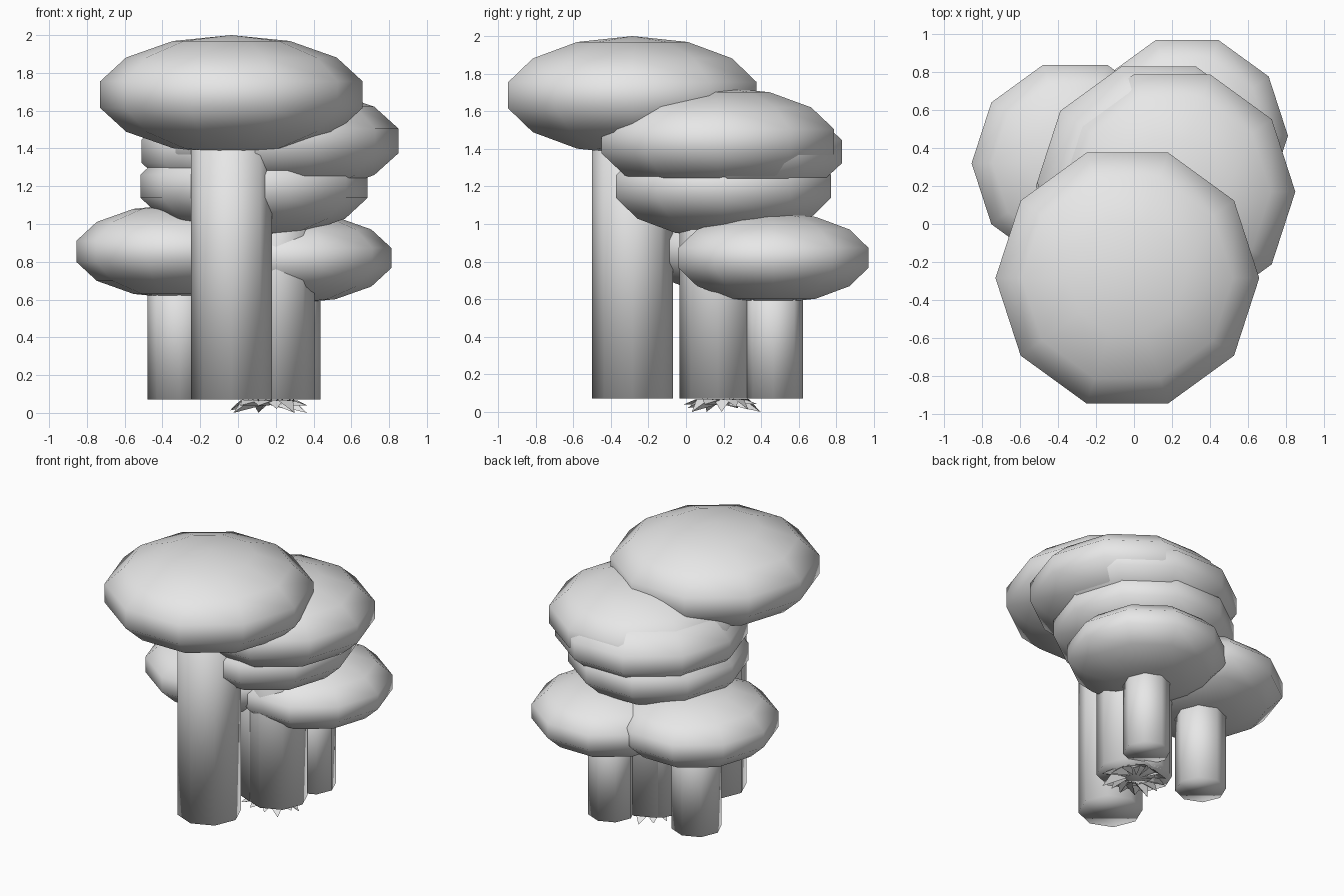
import bpy, bmesh, math, random
from mathutils import Matrix

if "Cube" in bpy.data.objects:
    bpy.data.objects.remove(bpy.data.objects["Cube"])

random.seed(4)
grey = bpy.data.materials.new("mushroom grey")
grey.diffuse_color = (0.8, 0.8, 0.8, 1)
grey.use_nodes = True
grey.node_tree.nodes["Principled BSDF"].inputs["Base Color"].default_value = grey.diffuse_color


def make_object(name, bm, smooth=True):
    bmesh.ops.recalc_face_normals(bm, faces=bm.faces)
    mesh = bpy.data.meshes.new(name)
    bm.to_mesh(mesh)
    bm.free()
    mesh.materials.append(grey)
    for p in mesh.polygons:
        p.use_smooth = smooth
    ob = bpy.data.objects.new(name, mesh)
    bpy.context.collection.objects.link(ob)
    return ob


def mushroom(name, x, y, z, radius, height, stem_radius):
    # Cap: flattened ten-sided ball with corners toward front and back
    bm = bmesh.new()
    bmesh.ops.create_uvsphere(bm, u_segments=10, v_segments=7, radius=1)
    bm.transform(Matrix.Translation((x, y, z))
                 @ Matrix.Diagonal((radius, radius, height, 1))
                 @ Matrix.Rotation(math.pi / 2, 4, 'Z'))
    make_object(name + "_cap", bm)
    # Stem: eight-sided column ending inside the cap
    bm = bmesh.new()
    bmesh.ops.create_cone(bm, cap_ends=True, segments=8, radius1=stem_radius,
                          radius2=stem_radius, depth=z - 0.07)
    bm.transform(Matrix.Translation((x, y, (z + 0.07) / 2)))
    make_object(name + "_stem", bm)


# name, centre x, y, cap z, cap radius, cap half height, stem radius
for spec in [
    ("tall_front", -0.035, -0.285, 1.685, 0.713, 0.315, 0.215),
    ("upper_right", 0.20, 0.17, 1.44, 0.667, 0.29, 0.205),
    ("upper_back", 0.13, 0.22, 1.385, 0.657, 0.28, 0.20),
    ("middle", 0.085, 0.20, 1.20, 0.617, 0.275, 0.19),
    ("low_left", -0.31, 0.32, 0.855, 0.56, 0.25, 0.17),
    ("low_right", 0.28, 0.465, 0.82, 0.545, 0.242, 0.157),
]:
    mushroom(*spec)

# Ragged root: crumpled shards hanging under the middle stems
bm = bmesh.new()
count = 14
for i in range(count):
    a = math.tau * i / count
    w = math.tau / count * 0.8
    r = random.uniform(0.16, 0.2)
    tip = 0.0 if i % 4 == 0 else random.uniform(0.01, 0.045)
    pts = [(a - w, r * 0.75, 0.07), (a + w, r * 0.75, 0.065),
           (a, r * 1.1, tip), (a + w, 0.04, 0.04)]
    v = [bm.verts.new((0.16 + 1.1 * q * math.cos(t), 0.19 + q * math.sin(t), z))
         for t, q, z in pts]
    bm.faces.new((v[0], v[1], v[2]))
    bm.faces.new((v[2], v[1], v[3]))
make_object("ragged_root", bm, False)
